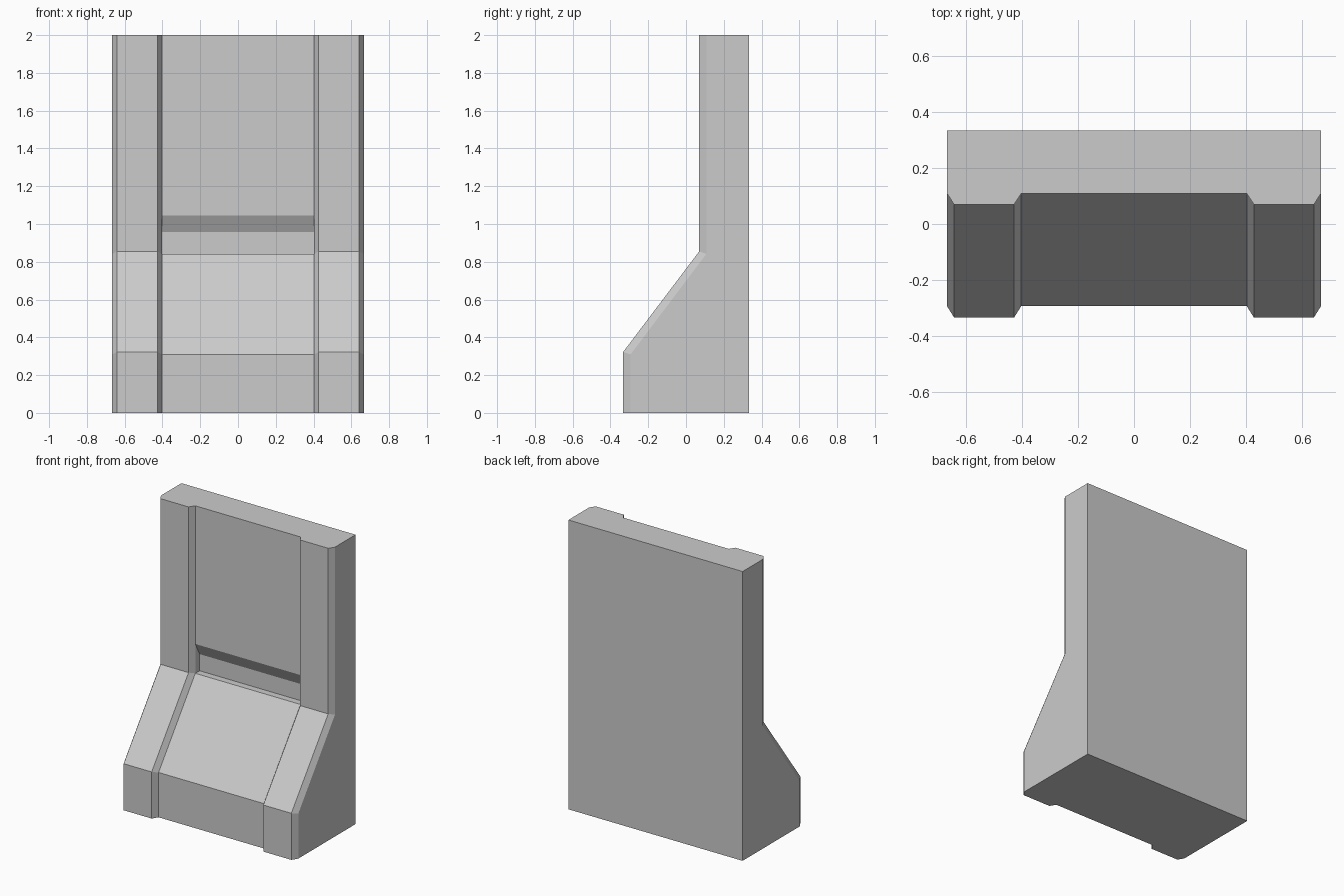
import bpy
import bmesh

cube = bpy.data.objects.get("Cube")
if cube:
    bpy.data.objects.remove(cube, do_unlink=True)

BACK, TOP = 0.333, 2.0

grey = bpy.data.materials.new("plain grey")
grey.use_nodes = True
colour = (0.6, 0.6, 0.6, 1)
grey.diffuse_color = colour
grey.node_tree.nodes["Principled BSDF"].inputs["Base Color"].default_value = colour


def loft(name, sections):
    """Join (x, [(y, z), ...]) cross-sections into one closed solid."""
    bm = bmesh.new()
    rings = [[bm.verts.new((x, y, z)) for y, z in profile] for x, profile in sections]
    for a, b in zip(rings, rings[1:]):
        for i in range(len(a)):
            j = (i + 1) % len(a)
            bm.faces.new((a[i], a[j], b[j], b[i]))
    bm.faces.new(rings[0])
    bm.faces.new(rings[-1])
    bmesh.ops.recalc_face_normals(bm, faces=bm.faces)
    mesh = bpy.data.meshes.new(name)
    bm.to_mesh(mesh)
    bm.free()
    mesh.materials.append(grey)
    obj = bpy.data.objects.new(name, mesh)
    bpy.context.collection.objects.link(obj)


def outline(foot_y, foot_z, wall_y, wall_z, slot=()):
    """Side profile: upright foot, slope, then upright wall."""
    return [(BACK, 0), (foot_y, 0), (foot_y, foot_z), (wall_y, wall_z),
            *slot, (wall_y, TOP), (BACK, TOP)]


low = outline(-0.293, 0.31, 0.108, 0.842)
high = outline(-0.333, 0.322, 0.07, 0.855)

# Central panel with a horizontal slot above the slope
slot = [(0.155, 0.842), (0.155, 0.957), (0.108, 1.045)]
panel = outline(-0.293, 0.31, 0.108, 0.842, slot)
loft("centre_panel", [(-0.402, panel), (0.402, panel)])

# Raised side piers with chamfered edges
for name, side in (("left_pier", 1), ("right_pier", -1)):
    loft(name, [(side * 0.402, low), (side * 0.427, high),
                (side * 0.641, high), (side * 0.666, low)])
